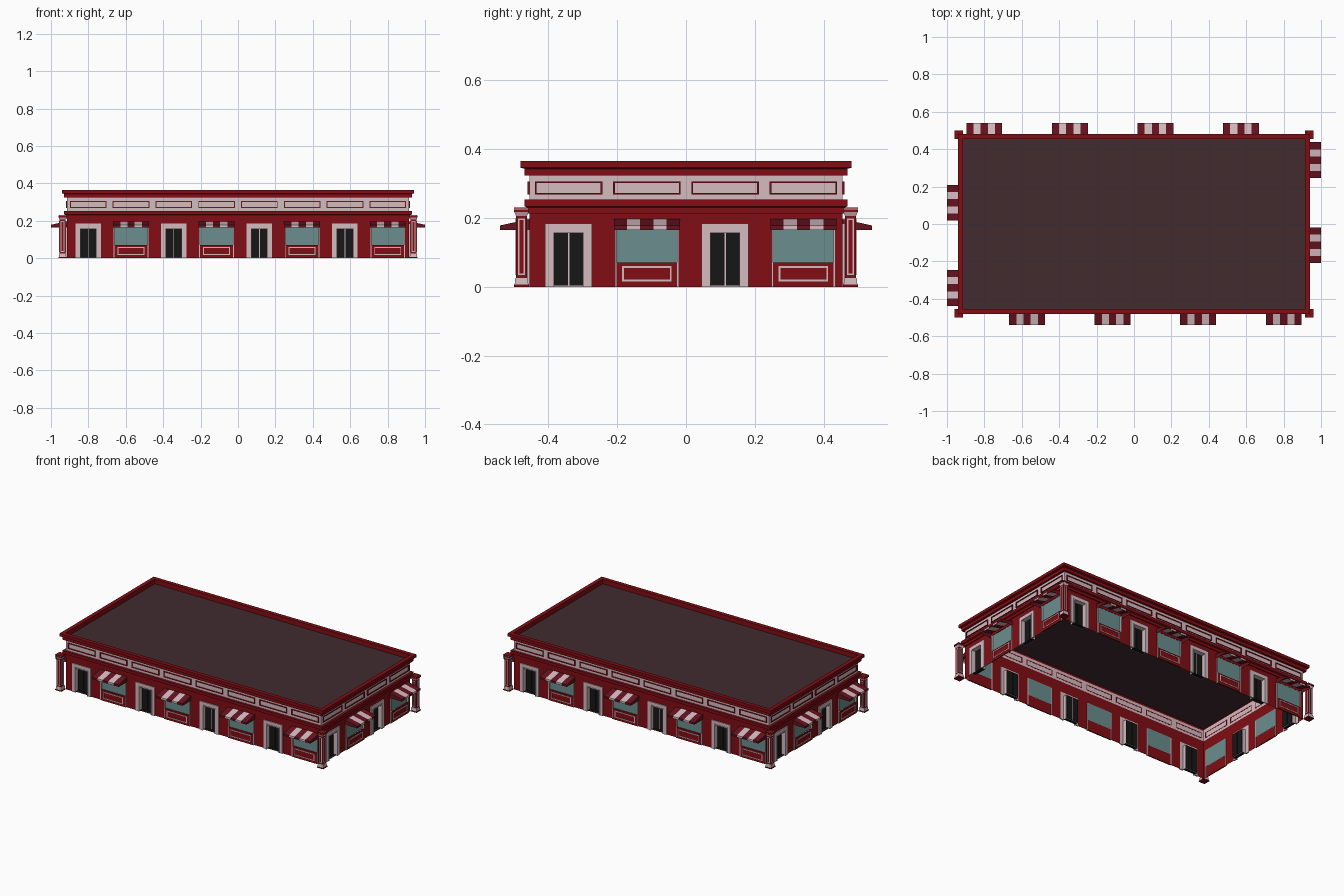
import bpy, bmesh, math
from mathutils import Matrix, Vector

if "Cube" in bpy.data.objects:
    bpy.data.objects.remove(bpy.data.objects["Cube"])

RED, PINK = (0.22, 0.004, 0.007, 1), (0.66, 0.50, 0.53, 1)
AWN, GLASS = (0.13, 0.006, 0.012, 1), (0.15, 0.27, 0.27, 1)
BLACK, ROOF = (0.008, 0.008, 0.008, 1), (0.053, 0.024, 0.028, 1)
HX, HY = 0.915, 0.455          # half sizes of the wall planes
Z_WALL, Z_BAND, Z_ROOF = 0.253, 0.323, 0.335
parts, mats = {}, {}


def part(name, color):
    """Return the bmesh collecting one kind of part."""
    if name not in parts:
        parts[name] = (bmesh.new(), color)
    return parts[name][0]


def face(bm, M, pts):
    """Face from (along, outward, up) points in a wall frame."""
    bm.faces.new([bm.verts.new(M @ Vector((u, -d, z))) for u, d, z in pts])


def rect(bm, M, u0, u1, z0, z1, d=0.0):
    face(bm, M, [(u0, d, z0), (u1, d, z0), (u1, d, z1), (u0, d, z1)])


def box(bm, M, u0, u1, d0, d1, z0, z1):
    S = Matrix.Diagonal((u1 - u0, d1 - d0, z1 - z0, 1))
    T = Matrix.Translation(((u0 + u1) / 2, -(d0 + d1) / 2, (z0 + z1) / 2))
    bmesh.ops.create_cube(bm, size=1, matrix=M @ T @ S)


def frame(bm, M, u0, u1, z0, z1, t, d0, d1):
    """Four-sided picture frame with bar width t."""
    box(bm, M, u0, u0 + t, d0, d1, z0, z1)
    box(bm, M, u1 - t, u1, d0, d1, z0, z1)
    box(bm, M, u0 + t, u1 - t, d0, d1, z0, z0 + t)
    box(bm, M, u0 + t, u1 - t, d0, d1, z1 - t, z1)


def ring(bm, profile):
    """Sweep a closed (offset, z) profile around the wall rectangle."""
    loops = [[bm.verts.new((sx * (HX + o), sy * (HY + o), z)) for o, z in profile]
             for sx, sy in ((-1, -1), (1, -1), (1, 1), (-1, 1))]
    n = len(profile)
    for i in range(4):
        a, b = loops[i], loops[(i + 1) % 4]
        for j in range(n):
            k = (j + 1) % n
            bm.faces.new((a[j], b[j], b[k], a[k]))


def wall_with_hole(bm, M, c, w, h0, h1, half):
    """Bay of wall around an opening from h0 to h1."""
    rect(bm, M, c - w / 2, c - half, 0, Z_WALL)
    rect(bm, M, c + half, c + w / 2, 0, Z_WALL)
    rect(bm, M, c - half, c + half, h1, Z_WALL)
    if h0 > 0:
        rect(bm, M, c - half, c + half, 0, h0)


def door_bay(M, c, w):
    a, top, deep = 0.045, 0.16, -0.025
    wall_with_hole(part("walls", RED), M, c, w, 0, top, a)
    # stepped surround and recessed jambs
    s = part("door_surrounds", PINK)
    for half, t, d in ((0.068, 0.026, 0.006), (0.048, 0.006, 0.009)):
        h = 0.184 if half > 0.05 else 0.164
        box(s, M, c - half, c - half + t, -0.001, d, 0, h)
        box(s, M, c + half - t, c + half, -0.001, d, 0, h)
        box(s, M, c - half + t, c + half - t, -0.001, d, h - min(t, 0.022), h)
    for q in (c - a, c + a):
        face(s, M, [(q, 0, 0), (q, deep, 0), (q, deep, top), (q, 0, top)])
    face(s, M, [(c - a, 0, top), (c + a, 0, top), (c + a, deep, top), (c - a, deep, top)])
    face(part("door_sills", BLACK), M,
         [(c - a, 0, 0.003), (c + a, 0, 0.003), (c + a, deep, 0.003), (c - a, deep, 0.003)])
    # two door leaves
    rect(s, M, c - a, c + a, 0, top, deep)
    leaf = part("door_leaves", BLACK)
    box(leaf, M, c - 0.042, c - 0.002, deep - 0.003, deep + 0.004, 0.004, 0.157)
    box(leaf, M, c + 0.002, c + 0.042, deep - 0.003, deep + 0.004, 0.004, 0.157)


def window_bay(M, c, w):
    a = 0.088
    wall_with_hole(part("walls", RED), M, c, w, 0.07, 0.18, a)
    rect(part("window_glass", GLASS), M, c - a, c + a, 0.068, 0.182, -0.004)
    trim = part("window_trim", PINK)
    for q in (c - 0.093, c + 0.088):
        box(trim, M, q, q + 0.005, -0.004, 0.006, 0, 0.18)
    # panel below the glass
    box(part("window_panels", RED), M, c - a, c + a, -0.001, 0.006, 0, 0.07)
    frame(trim, M, c - 0.072, c + 0.072, 0.016, 0.06, 0.005, 0.004, 0.009)
    # striped awning: sloping top, valance, closed ends
    out, h = 0.086, 0.096
    for i in range(5):
        st = part("awning_light", PINK) if i % 2 else part("awning_dark", AWN)
        u0, u1 = c - h + i * 0.4 * h, c - h + (i + 1) * 0.4 * h
        face(st, M, [(u0, out, 0.178), (u1, out, 0.178), (u1, 0, 0.197), (u0, 0, 0.197)])
        rect(st, M, u0, u1, 0.165, 0.178, out)
    for q in (c - h, c + h):
        face(part("awning_dark", AWN), M,
             [(q, 0, 0.165), (q, out, 0.165), (q, out, 0.178), (q, 0, 0.197)])


# four walls, each alternating door and window bays
for k in range(4):
    L, D, n = (HX, HY, 8) if k % 2 == 0 else (HY, HX, 4)
    M = Matrix.Rotation(k * math.pi / 2, 4, 'Z') @ Matrix.Translation((0, -D, 0))
    w = 2 * L / n
    for i in range(n):
        c = -L + (i + 0.5) * w
        (window_bay if i % 2 else door_bay)(M, c, w)
        frame(part("frieze_frames", RED), M, c - 0.098, c + 0.098,
              0.268, 0.306, 0.005, -0.001, 0.005)
    rect(part("frieze_band", PINK), M, -L, L, Z_WALL, Z_BAND + 0.005)

# cornices and plinth edge
ring(part("lower_cornice", RED), [(0, 0.213), (0.006, 0.213), (0.006, 0.23),
                                  (0.015, 0.234), (0.015, 0.253), (0, 0.253)])
ring(part("upper_cornice", RED), [(0, 0.323), (0.014, 0.323), (0.014, 0.343),
                                  (0.026, 0.346), (0.026, 0.365), (0, 0.365)])

# flat roof inside the parapet
I = Matrix.Identity(4)
face(part("roof", ROOF), I, [(-HX, HY, Z_ROOF), (HX, HY, Z_ROOF),
                             (HX, -HY, Z_ROOF), (-HX, -HY, Z_ROOF)])


def block(bm, M, r0, r1, z0, z1):
    """Square tapered block."""
    bmesh.ops.create_cone(bm, cap_ends=True, segments=4, depth=z1 - z0,
                          radius1=r0 * math.sqrt(2), radius2=r1 * math.sqrt(2),
                          matrix=M @ Matrix.Translation((0, 0, (z0 + z1) / 2))
                          @ Matrix.Rotation(math.pi / 4, 4, 'Z'))


# corner pillars with framed panels on each face
for sx in (-1, 1):
    for sy in (-1, 1):
        P = Matrix.Translation((sx * 0.938, sy * 0.478, 0))
        red, pink = part("pillars", RED), part("pillar_trim", PINK)
        block(red, P, 0.0225, 0.0225, 0, 0.006)
        block(pink, P, 0.020, 0.018, 0.006, 0.026)
        block(red, P, 0.016, 0.016, 0.026, 0.206)
        block(pink, P, 0.016, 0.021, 0.206, 0.218)
        block(red, P, 0.0225, 0.0225, 0.218, 0.224)
        block(pink, P, 0.020, 0.020, 0.224, 0.227)
        block(red, P, 0.0225, 0.0225, 0.227, 0.230)
        for k in range(4):
            F = P @ Matrix.Rotation(k * math.pi / 2, 4, 'Z') @ Matrix.Translation((0, -0.016, 0))
            frame(pink, F, -0.010, 0.010, 0.034, 0.199, 0.0045, -0.001, 0.002)

# turn the collected parts into objects
for name, (bm, color) in parts.items():
    if color not in mats:
        mats[color] = bpy.data.materials.new("paint_%d" % len(mats))
        mats[color].diffuse_color = color
    me = bpy.data.meshes.new(name)
    bmesh.ops.remove_doubles(bm, verts=bm.verts, dist=1e-5)
    if name in ("lower_cornice", "upper_cornice"):
        bmesh.ops.recalc_face_normals(bm, faces=bm.faces)
    bm.to_mesh(me)
    bm.free()
    me.materials.append(mats[color])
    bpy.context.collection.objects.link(bpy.data.objects.new(name, me))

for m in bpy.data.materials:
    if m.users and not m.is_grease_pencil:
        m.use_nodes = True
        m.node_tree.nodes["Principled BSDF"].inputs["Base Color"].default_value = m.diffuse_color
